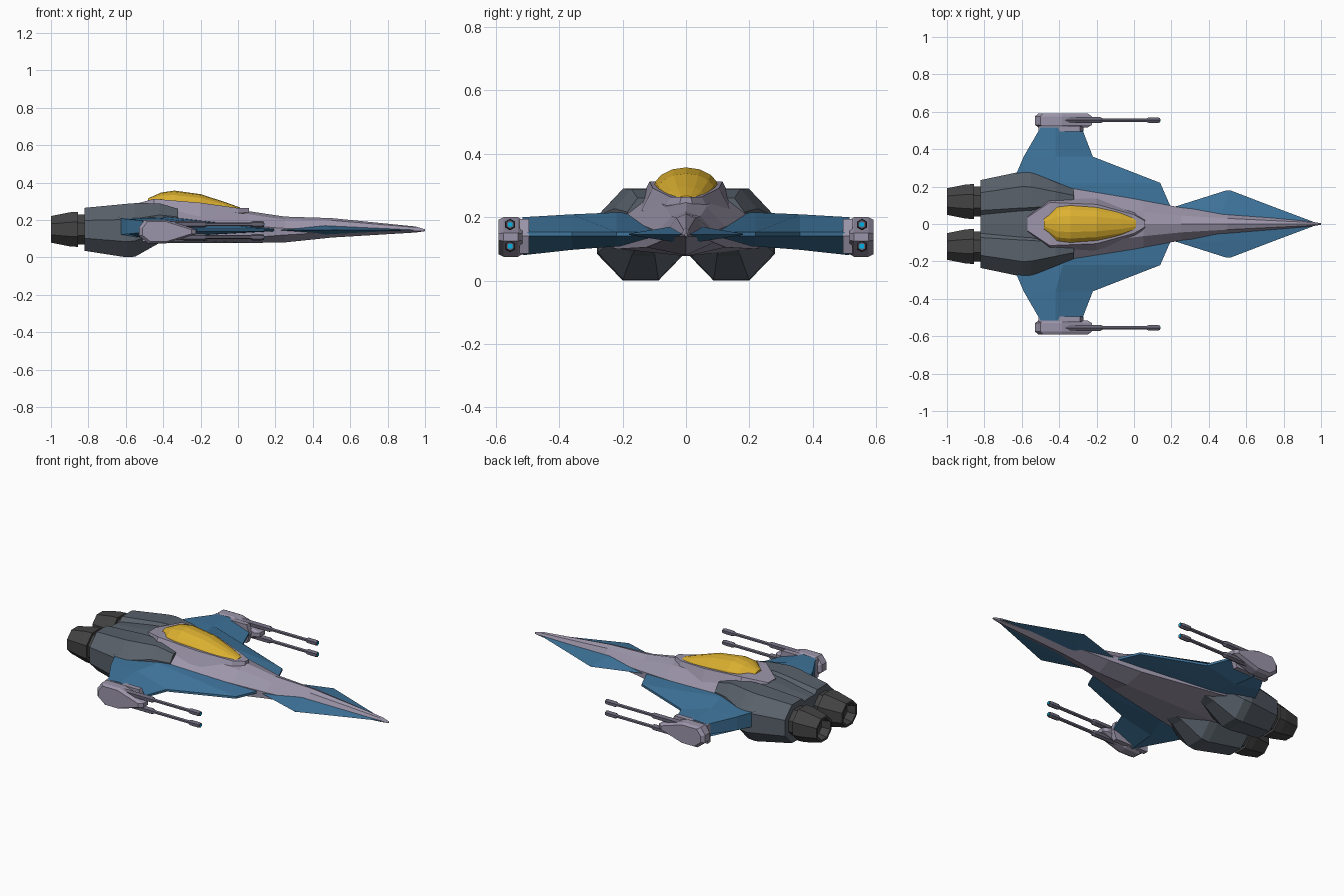
import bpy, bmesh, math

if "Cube" in bpy.data.objects:
    bpy.data.objects.remove(bpy.data.objects["Cube"])

def material(name, rgb):
    m = bpy.data.materials.new(name)
    m.diffuse_color = (*rgb, 1)
    m.use_nodes = True
    m.node_tree.nodes["Principled BSDF"].inputs["Base Color"].default_value = m.diffuse_color
    return m

LILAC = material("lilac", (0.33, 0.30, 0.40))
BLUE = material("blue", (0.05, 0.18, 0.34))
YELLOW = material("yellow", (0.72, 0.44, 0.03))
SLATE = material("slate", (0.10, 0.12, 0.145))
DARK = material("dark", (0.055, 0.055, 0.055))
GUN = material("gunmetal", (0.14, 0.13, 0.18))
CYAN = material("cyan", (0.0, 0.45, 0.8))

def loft(name, rings, mat, mirror=False):
    """Skin a list of closed rings with equal point counts and cap the ends."""
    bm = bmesh.new()
    loops = [[bm.verts.new(p) for p in r] for r in rings]
    n = len(loops[0])
    for a, b in zip(loops, loops[1:]):
        for i in range(n):
            j = (i + 1) % n
            bm.faces.new((a[i], a[j], b[j], b[i]))
    bm.faces.new(loops[0][::-1])
    bm.faces.new(loops[-1])
    bmesh.ops.recalc_face_normals(bm, faces=bm.faces)
    me = bpy.data.meshes.new(name)
    bm.to_mesh(me)
    bm.free()
    me.materials.append(mat)
    ob = bpy.data.objects.new(name, me)
    bpy.context.collection.objects.link(ob)
    if mirror:
        m = ob.modifiers.new("Mirror", 'MIRROR')
        m.use_axis = (False, True, False)
        m.use_mirror_merge = False
    return ob

def ring(x, cy, cz, ry, rz=None, n=8):
    """Polygon across x, flats aligned with the axes."""
    rz = ry if rz is None else rz
    k = 1 / math.cos(math.pi / n)
    return [(x, cy + ry * k * math.cos((i + .5) * math.tau / n),
             cz + rz * k * math.sin((i + .5) * math.tau / n)) for i in range(n)]

def symmetric(x, half):
    """Ring from a half section running from top to bottom on the +y side."""
    return [(x, y, z) for y, z in half] + \
           [(x, -y, z) for y, z in reversed(half) if y > 0]

# Fuselage: x, top z, shoulder y/z, edge y/z, lower edge z, keel z
hull = [(1.0, .150, .002, .148, .004, .145, .142, .140),
        (.95, .165, .008, .160, .012, .148, .140, .133),
        (.50, .210, .030, .198, .060, .152, .135, .106),
        (.25, .218, .045, .203, .088, .155, .120, .080),
        (.05, .248, .065, .232, .125, .170, .105, .077),
        (-.40, .285, .120, .278, .215, .205, .100, .077),
        (-.64, .255, .140, .255, .262, .215, .105, .085)]
loft("fuselage", [symmetric(x, [(0, zt), (ys, zs), (ye, ze), (ye, zl), (0, zb)])
                  for x, zt, ys, zs, ye, ze, zl, zb in hull], LILAC)

# Cockpit rim: x, top half width, base half width, top z, base z
rim = [(-.57, .035, .06, .280, .23), (-.45, .115, .15, .313, .24),
       (-.20, .105, .14, .292, .22), (0, .050, .08, .264, .20),
       (.06, .015, .03, .264, .20)]
loft("cockpit_rim", [symmetric(x, [(0, zt), (a, zt), (b, zb), (0, zb)])
                     for x, a, b, zt, zb in rim], LILAC)

# Canopy: x, half width, base z, top z
canopy = [(-.48, .030, .300, .316), (-.41, .094, .298, .347),
          (-.34, .102, .292, .357), (-.20, .092, .280, .338),
          (-.07, .064, .260, .296), (.01, .034, .250, .267)]
arch = [(math.sin(math.radians(a)), math.cos(math.radians(a))) for a in (0, 25, 50, 72, 90)]
loft("canopy", [symmetric(x, [(w * s, zb + (zt - zb) * c) for s, c in arch] + [(0, zb)])
                for x, w, zb, zt in canopy], YELLOW)

# Main wings: y, leading x, ridge x, trailing x, top z, bottom z, trailing half thickness
wing = [(.06, .21, -.30, -.64, .215, .110, .045),
        (.22, .14, -.38, -.65, .215, .108, .045),
        (.36, -.22, -.42, -.59, .209, .097, .040),
        (.515, -.28, -.42, -.50, .200, .080, .030)]
loft("wing", [[(l, y, .153), (r, y, zt), (t, y, .165 + h), (t, y, .165 - h),
               (r, y, zb), (l, y, .140)] for y, l, r, t, zt, zb, h in wing], BLUE, True)

# Nose fins: thin diamonds
fin = [(0, .99, .45, .0, .178, .116), (.09, .75, .48, .21, .163, .130),
       (.18, .515, .505, .495, .148, .144)]
loft("nose_fin", [[(l, y, .146), (r, y, zt), (t, y, .146), (r, y, zb)]
                  for y, l, r, t, zt, zb in fin], BLUE, True)

# Engine nacelles
loft("engine_nacelle", [ring(-.82, .12, .15, .115), ring(-.60, .143, .1435, .138, .1425),
                        ring(-.55, .143, .147, .134, .143),
                        ring(-.42, .135, .183, .090, .106),
                        ring(-.32, .130, .185, .055, .075)], SLATE, True)
loft("engine_spine", [symmetric(x, [(0, z), (.08, z - .005), (.10, .12), (0, .11)])
                      for x, z in ((-.82, .245), (-.62, .272), (-.46, .287))], SLATE)

# Exhaust nozzles with a recessed mouth
loft("exhaust_nozzle", [ring(x, .12, .15, r) for x, r in
                        ((-.80, .080), (-.855, .080), (-.855, .094), (-.90, .091),
                         (-1.0, .071), (-1.0, .058), (-.95, .048))], DARK, True)

# Wingtip pods: side outline shrunk toward both faces
outline = [(-.53, .160), (-.50, .200), (-.385, .200), (-.225, .150),
           (-.225, .125), (-.385, .075), (-.48, .075), (-.53, .115)]
loft("wingtip_pod", [[(-.39 + (x + .39) * s, y, .1375 + (z - .1375) * s) for x, z in outline]
                     for y, s in ((.515, .85), (.530, 1), (.575, 1), (.592, .86))], LILAC, True)
loft("pod_mount", [[(-.51, y, .195), (-.29, y, .195), (-.27, y, .14),
                    (-.29, y, .085), (-.51, y, .085)] for y in (.495, .525)], LILAC, True)

# Twin guns on each pod with glowing muzzles
for label, z in (("upper", .177), ("lower", .108)):
    loft(label + "_gun", [ring(x, .555, z, r, n=6) for x, r in
                          ((-.38, .016), (-.18, .016), (-.165, .009), (.065, .009),
                           (.08, .015), (.125, .015), (.14, .012))], GUN, True)
    loft(label + "_muzzle", [ring(x, .555, z, .007, n=4) for x in (.13, .142)], CYAN, True)
